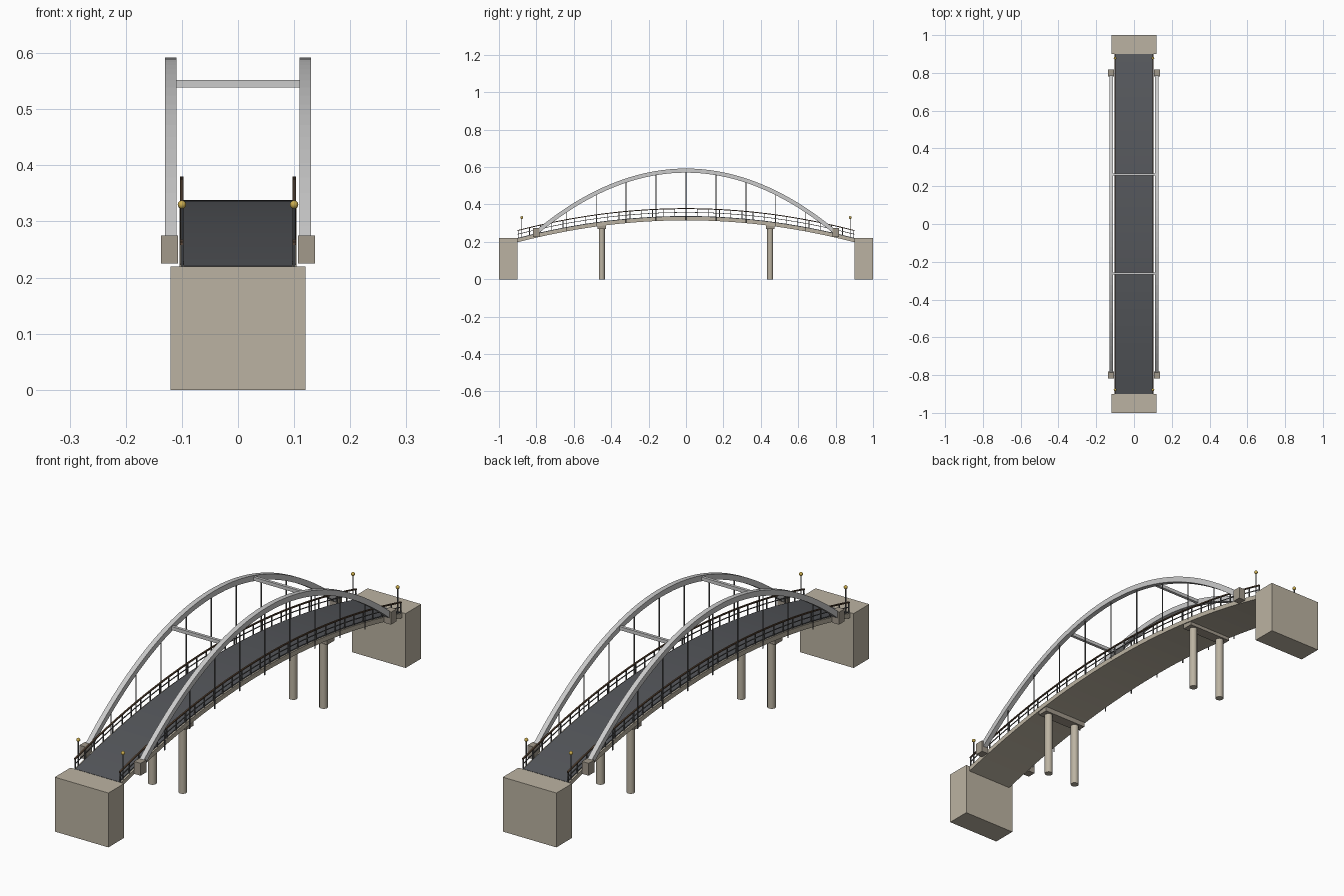
import bpy, bmesh, math
from mathutils import Vector

if "Cube" in bpy.data.objects:
    bpy.data.objects.remove(bpy.data.objects["Cube"])


def mat(name, r, g, b):
    m = bpy.data.materials.new(name)
    m.diffuse_color = (r, g, b, 1)
    m.use_nodes = True
    m.node_tree.nodes["Principled BSDF"].inputs["Base Color"].default_value = m.diffuse_color
    return m


CONCRETE = mat("concrete", 0.50, 0.45, 0.36)
STONE = mat("dark_concrete", 0.36, 0.32, 0.26)
ASPHALT = mat("asphalt", 0.09, 0.095, 0.105)
RAIL = mat("rail_brown", 0.10, 0.06, 0.035)
STEEL = mat("dark_steel", 0.12, 0.12, 0.12)
GOLD = mat("lamp_gold", 0.60, 0.42, 0.08)


def deck(y):
    return 0.22 + 0.117 * (1 - (y / 0.9) ** 2)


def arch(y):
    return 0.25 + 0.331 * (1 - (y / 0.8) ** 2)


def finish(name, bm, m=None, smooth=False):
    bmesh.ops.recalc_face_normals(bm, faces=bm.faces)
    me = bpy.data.meshes.new(name)
    bm.to_mesh(me)
    bm.free()
    ob = bpy.data.objects.new(name, me)
    bpy.context.collection.objects.link(ob)
    if m:
        me.materials.append(m)
    if smooth:
        bpy.context.view_layer.objects.active = ob
        ob.select_set(True)
        bpy.ops.object.shade_smooth_by_angle(angle=math.radians(40))
        ob.select_set(False)
    return ob


def add_box(bm, c, s):
    vs = bmesh.ops.create_cube(bm, size=1)["verts"]
    for v in vs:
        v.co = Vector([c[i] + v.co[i] * s[i] for i in range(3)])


def add_rod(bm, x, y, z0, z1, r, sides):
    vs = bmesh.ops.create_cone(bm, cap_ends=True, segments=sides, radius1=r,
                               radius2=r, depth=z1 - z0)["verts"]
    bmesh.ops.translate(bm, verts=vs, vec=(x, y, (z0 + z1) / 2))


def add_sweep(bm, x, w, lo, hi, f, half, n, normal=False):
    """Rectangular section following z = f(y), optionally square to the curve."""
    rings = []
    for i in range(n + 1):
        y = -half + 2 * half * i / n
        d = Vector((0, 0, 1))
        if normal:
            slope = (f(y + 1e-4) - f(y - 1e-4)) / 2e-4
            d = Vector((0, -slope, 1)).normalized()
        p = Vector((x, y, f(y)))
        rings.append([bm.verts.new(p + Vector((sx * w / 2, 0, 0)) + d * h)
                      for sx, h in ((-1, lo), (1, lo), (1, hi), (-1, hi))])
    for a, b in zip(rings, rings[1:]):
        for k in range(4):
            bm.faces.new((a[k], a[(k + 1) % 4], b[(k + 1) % 4], b[k]))
    bm.faces.new(rings[0])
    bm.faces.new(rings[-1])


# Deck slab and road surface
bm = bmesh.new()
add_sweep(bm, 0, 0.208, -0.022, -0.003, deck, 0.9, 40)
finish("deck_slab", bm, CONCRETE)
bm = bmesh.new()
add_sweep(bm, 0, 0.195, -0.004, 0.001, deck, 0.9, 40)
finish("road_surface", bm, ASPHALT)

# Abutments and piers at both ends
for end, s in (("front", -1), ("back", 1)):
    bm = bmesh.new()
    add_box(bm, (0, s * 0.95, 0.11), (0.24, 0.1, 0.22))
    finish(end + "_abutment", bm, CONCRETE)
    bm = bmesh.new()
    add_box(bm, (0, s * 0.45, 0.282), (0.2, 0.045, 0.027))
    finish(end + "_pier_cap", bm, STONE)
    bm = bmesh.new()
    for x in (-0.068, 0.068):
        add_rod(bm, x, s * 0.45, 0, 0.275, 0.016, 12)
    finish(end + "_pier_columns", bm, CONCRETE, True)
    # Cross strut between the arches
    bm = bmesh.new()
    add_box(bm, (0, s * 0.262, arch(0.262)), (0.23, 0.012, 0.014))
    finish(end + "_cross_strut", bm)

# Parts on each side
for side, s in (("left", -1), ("right", 1)):
    bm = bmesh.new()
    add_sweep(bm, s * 0.12, 0.02, -0.011, 0.011, arch, 0.8, 40, True)
    finish(side + "_arch", bm)

    bm = bmesh.new()
    for y in (-0.8, 0.8):
        add_box(bm, (s * 0.122, y, 0.25), (0.03, 0.036, 0.05))
    finish(side + "_arch_feet", bm, STONE)

    bm = bmesh.new()
    for i in range(-4, 5):
        y = i * 0.16
        add_rod(bm, s * 0.12, y, deck(y) - 0.022, arch(y) + 0.008, 0.0022, 6)
    finish(side + "_hangers", bm, STEEL)

    # Railing: posts, middle rail and top rail
    bm = bmesh.new()
    for i in range(31):
        y = -0.897 + 1.794 * i / 30
        add_box(bm, (s * 0.1, y, deck(y) + 0.018), (0.004, 0.004, 0.044))
    add_sweep(bm, s * 0.1, 0.003, 0.019, 0.022, deck, 0.9, 40)
    finish(side + "_railing_posts", bm, STEEL)
    bm = bmesh.new()
    add_sweep(bm, s * 0.1, 0.006, 0.038, 0.043, deck, 0.9, 40)
    finish(side + "_handrail", bm, RAIL)

    # Lamps at the deck ends
    bm = bmesh.new()
    for y in (-0.878, 0.878):
        add_rod(bm, s * 0.1, y, 0.215, 0.328, 0.0025, 8)
    finish(side + "_lamp_posts", bm, STEEL)
    bm = bmesh.new()
    for y in (-0.878, 0.878):
        vs = bmesh.ops.create_uvsphere(bm, u_segments=12, v_segments=8, radius=0.0075)["verts"]
        bmesh.ops.translate(bm, verts=vs, vec=(s * 0.1, y, 0.33))
    finish(side + "_lamp_globes", bm, GOLD, True)
